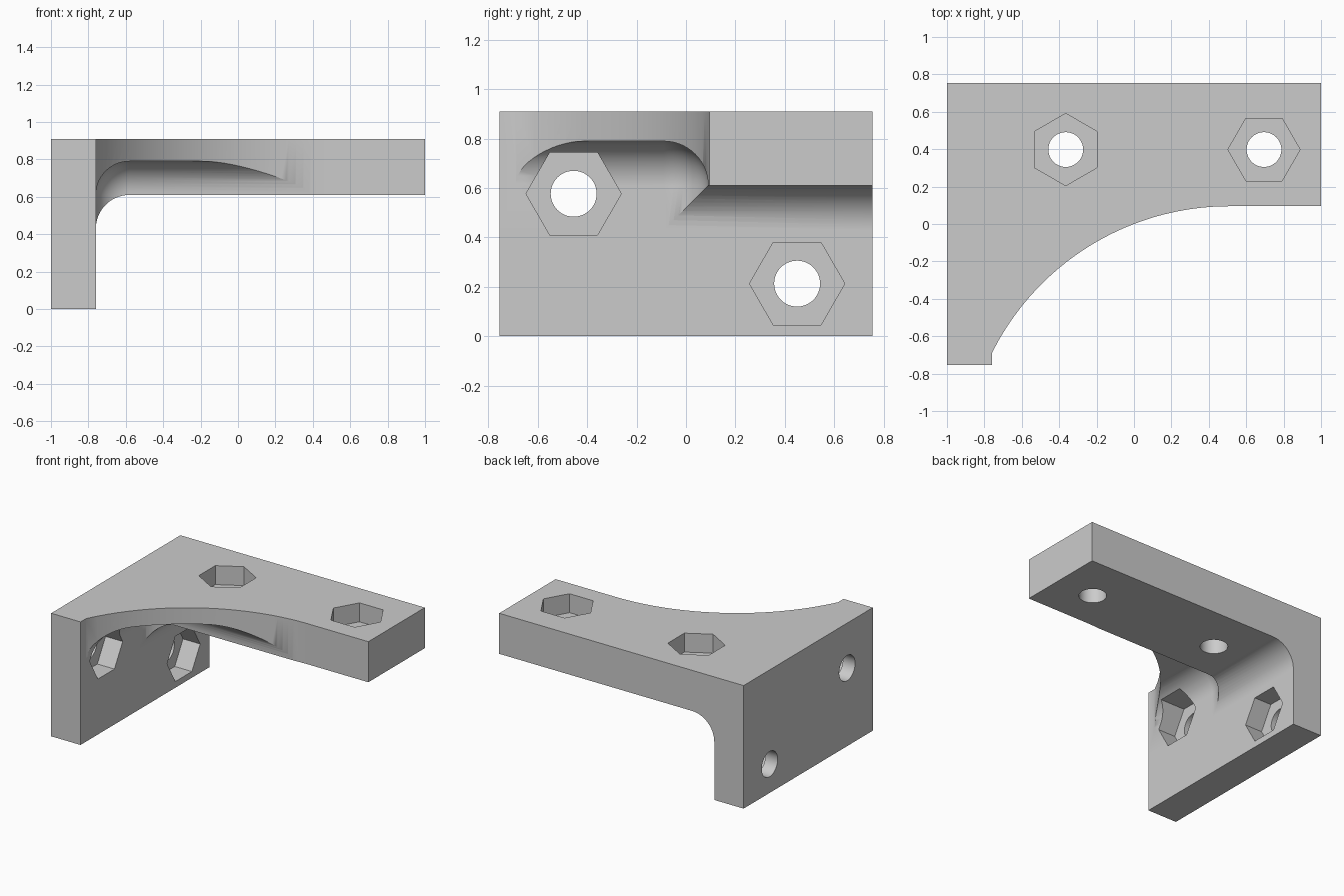
import bpy, bmesh, math
from mathutils import Matrix, Vector

default_cube = bpy.data.objects.get("Cube")
if default_cube:
    bpy.data.objects.remove(default_cube, do_unlink=True)

HALF_Y, TOP = 0.755, 0.91           # outer block
WALL_X = -0.76                      # inner face of the upright wall
PLATE_Z, WEB_Z = 0.61, 0.79         # undersides of thick plate and thin web
STEP_Y = 0.09                       # front of the thick plate
FILLET = 0.18
HOLE_R, NUT_R, NUT_DEPTH = 0.093, 0.193, 0.14


def make_object(name, bm):
    bmesh.ops.recalc_face_normals(bm, faces=bm.faces)
    mesh = bpy.data.meshes.new(name)
    bm.to_mesh(mesh)
    bm.free()
    obj = bpy.data.objects.new(name, mesh)
    bpy.context.collection.objects.link(obj)
    return obj


def box(name, low, high, rounded=None):
    """Box between two corners; rounded(edge) picks the edges to fillet."""
    low, high = Vector(low), Vector(high)
    bm = bmesh.new()
    bmesh.ops.create_cube(bm, size=1)
    for v in bm.verts:
        v.co = Vector([(low[i] + high[i]) / 2 + v.co[i] * (high[i] - low[i]) for i in range(3)])
    if rounded:
        edges = [e for e in bm.edges if rounded(e)]
        bmesh.ops.bevel(bm, geom=edges, offset=FILLET, segments=14,
                        profile=0.5, affect='EDGES')
    return make_object(name, bm)


def prism(name, points, start, end, matrix=Matrix.Identity(4)):
    """Extrude a 2D outline along the local z axis."""
    bm = bmesh.new()
    face = bm.faces.new([bm.verts.new((u, v, start)) for u, v in points])
    out = bmesh.ops.extrude_face_region(bm, geom=[face])
    for v in out["geom"]:
        if isinstance(v, bmesh.types.BMVert):
            v.co.z = end
    bm.transform(matrix)
    return make_object(name, bm)


def ring(center, radius, sides, turn=0.0):
    return [(center[0] + radius * math.cos(turn + math.tau * i / sides),
             center[1] + radius * math.sin(turn + math.tau * i / sides)) for i in range(sides)]


# Solid block that becomes the bracket
bracket = box("corner_bracket", (-1, -HALF_Y, 0), (1, HALF_Y, TOP))
cutters = []

# Space under the thick plate, rounded where it meets the wall
cutters.append(box("plate_underside_cutter", (WALL_X, -2, -1), (2, 2, PLATE_Z),
                   lambda e: all(v.co.x < 0 and v.co.z > 0 for v in e.verts)))

# Space under the thin web, rounded along all three inner edges
corner = Vector((WALL_X, STEP_Y, WEB_Z))
cutters.append(box("web_underside_cutter", (WALL_X, -2, -1), (2, STEP_Y, WEB_Z),
                   lambda e: any((v.co - corner).length < 0.001 for v in e.verts)))

# Sweeping curved front edge that runs into the straight plate front
arc_r, arc_x, edge_y = 1.42, 0.51, 0.095
outline = [(2, -2), (2, edge_y)]
for i in range(33):
    x = arc_x + (WALL_X - arc_x) * i / 32
    outline.append((x, edge_y - arc_r + math.sqrt(arc_r ** 2 - (x - arc_x) ** 2)))
outline.append((WALL_X, -2))
cutters.append(prism("front_curve_cutter", outline, -1, 2))

# Bolt holes with hexagonal nut pockets: plate along z, wall along x
along_x = Matrix(((0, 0, 1, 0), (1, 0, 0, 0), (0, 1, 0, 0), (0, 0, 0, 1)))
upright = Matrix.Identity(4)
bolts = [
    ((-0.365, 0.398), math.pi / 6, upright, TOP, 0.4, 1.2),
    ((0.695, 0.398), 0, upright, TOP, 0.4, 1.2),
    ((-0.455, 0.577), 0, along_x, WALL_X, -1.2, -0.4),
    ((0.45, 0.213), 0, along_x, WALL_X, -1.2, -0.4),
]
for center, turn, axis, surface, start, end in bolts:
    cutters.append(prism("bolt_hole_cutter", ring(center, HOLE_R, 48), start, end, axis))
    cutters.append(prism("nut_pocket_cutter", ring(center, NUT_R, 6, turn),
                         surface - NUT_DEPTH, end, axis))

# Carve the block and keep the result
for cutter in cutters:
    cutter.hide_render = True
    mod = bracket.modifiers.new(cutter.name, 'BOOLEAN')
    mod.operation, mod.solver, mod.object = 'DIFFERENCE', 'EXACT', cutter
bpy.context.view_layer.update()
carved = bpy.data.meshes.new_from_object(bracket.evaluated_get(bpy.context.evaluated_depsgraph_get()))
bracket.modifiers.clear()
bracket.data = carved
for cutter in cutters:
    bpy.data.objects.remove(cutter, do_unlink=True)

# Plain grey finish
grey = bpy.data.materials.new("light_grey")
grey.use_nodes = True
colour = (0.6, 0.6, 0.6, 1)
grey.diffuse_color = colour
grey.node_tree.nodes["Principled BSDF"].inputs["Base Color"].default_value = colour
bracket.data.materials.clear()
bracket.data.materials.append(grey)

# Smooth fillets, crisp corners
bpy.ops.object.select_all(action='DESELECT')
bracket.select_set(True)
bpy.context.view_layer.objects.active = bracket
bpy.ops.object.shade_smooth_by_angle(angle=math.radians(30))
bracket.modifiers.new("even_shading", 'WEIGHTED_NORMAL').keep_sharp = True
